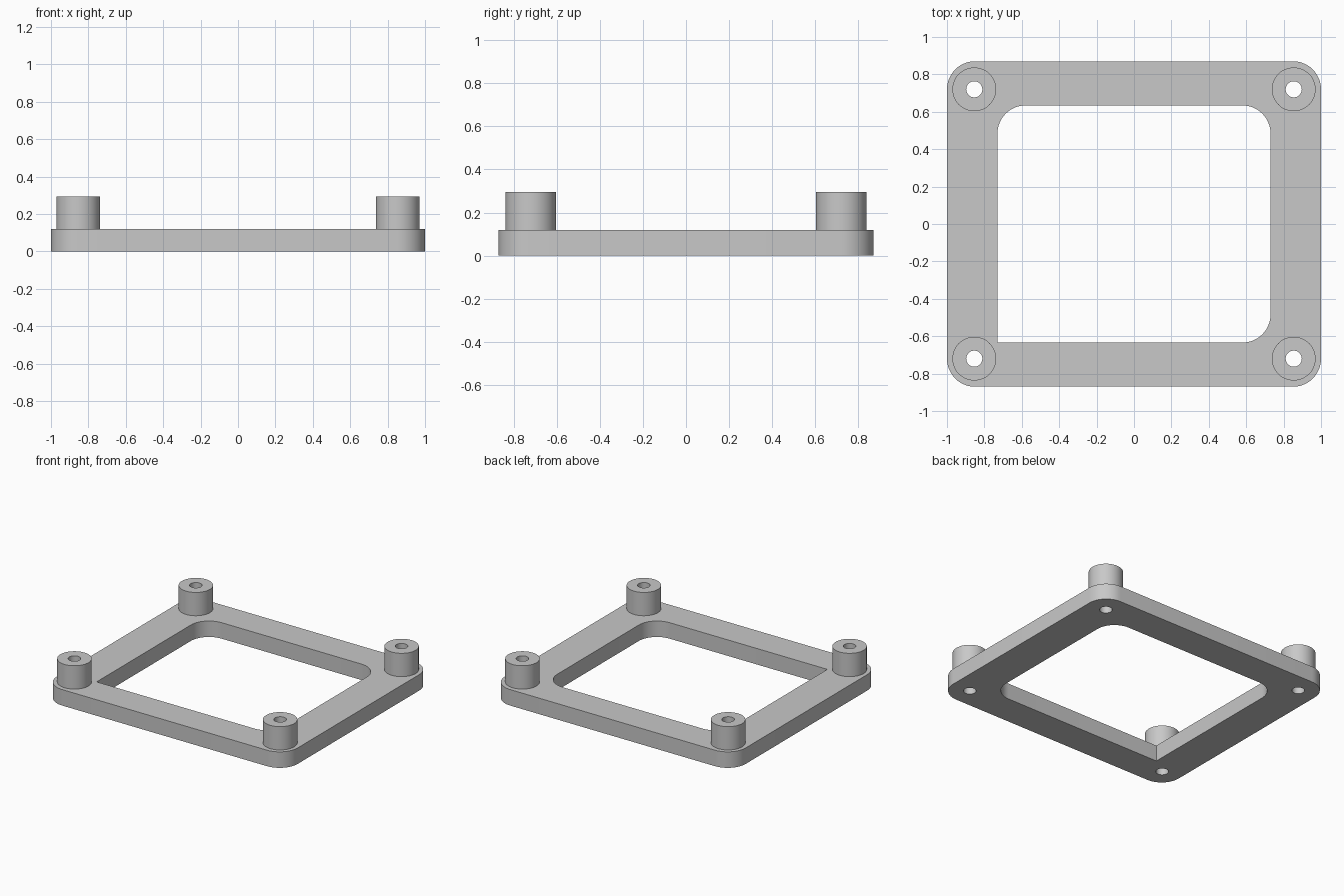
import bpy, bmesh
from math import cos, sin, pi

cube = bpy.data.objects.get("Cube")
if cube:
    bpy.data.objects.remove(cube, do_unlink=True)

PLATE_TOP, BOSS_TOP = 0.12, 0.295
BOSS_R, BORE_R = 0.117, 0.043
CENTRES = [(sx * 0.854, sy * 0.72) for sx in (-1, 1) for sy in (-1, 1)]

grey = bpy.data.materials.new("plain grey")
grey.use_nodes = True
grey.diffuse_color = (0.58, 0.58, 0.58, 1)
grey.node_tree.nodes["Principled BSDF"].inputs["Base Color"].default_value = grey.diffuse_color


def circle(centre, r, n=48):
    return [(centre[0] + r * cos(2 * pi * i / n), centre[1] + r * sin(2 * pi * i / n))
            for i in range(n)]


def rounded_rectangle(hx, hy, radii, n=12):
    """Counter-clockwise outline; one radius per corner, zero leaves it sharp."""
    points = []
    for k, (sx, sy) in enumerate([(1, 1), (-1, 1), (-1, -1), (1, -1)]):
        r = radii[k]
        for i in range(n + 1 if r else 1):
            a = (k + i / n) * pi / 2
            points.append((sx * (hx - r) + r * cos(a), sy * (hy - r) + r * sin(a)))
    return points


bm = bmesh.new()


def loop(points, z):
    return [bm.verts.new((x, y, z)) for x, y in points]


def wall(points, z0, z1):
    """Vertical wall along an outline; returns its lower and upper rims."""
    low, high = loop(points, z0), loop(points, z1)
    for i in range(len(low)):
        bm.faces.new((low[i - 1], low[i], high[i], high[i - 1]))
    return low, high


def cap(rims):
    """Flat face bounded by the first rim, with the others as holes."""
    edges = [bm.edges.get((r[i - 1], r[i])) for r in rims for i in range(len(r))]
    bmesh.ops.triangle_fill(bm, edges=edges, use_beauty=True)


# Plate rim and the central opening, which has one sharp corner
rim = wall(rounded_rectangle(1.0, 0.87, [0.15] * 4), 0, PLATE_TOP)
opening = wall(rounded_rectangle(0.73, 0.634, [0.15, 0.15, 0, 0.15]), 0, PLATE_TOP)
bottom, top = [rim[0], opening[0]], [rim[1], opening[1]]

# Corner bosses with bores running through the plate
for c in CENTRES:
    boss = wall(circle(c, BOSS_R), PLATE_TOP, BOSS_TOP)
    bore = wall(circle(c, BORE_R), 0, BOSS_TOP)
    cap([boss[1], bore[1]])
    top.append(boss[0])
    bottom.append(bore[0])

# Flat plate faces
cap(bottom)
cap(top)

bmesh.ops.recalc_face_normals(bm, faces=bm.faces[:])
mesh = bpy.data.meshes.new("frame_with_bosses")
bm.to_mesh(mesh)
bm.free()
mesh.materials.append(grey)
frame = bpy.data.objects.new("frame_with_bosses", mesh)
bpy.context.collection.objects.link(frame)

bpy.ops.object.select_all(action='DESELECT')
frame.select_set(True)
bpy.context.view_layer.objects.active = frame
bpy.ops.object.shade_smooth_by_angle()
